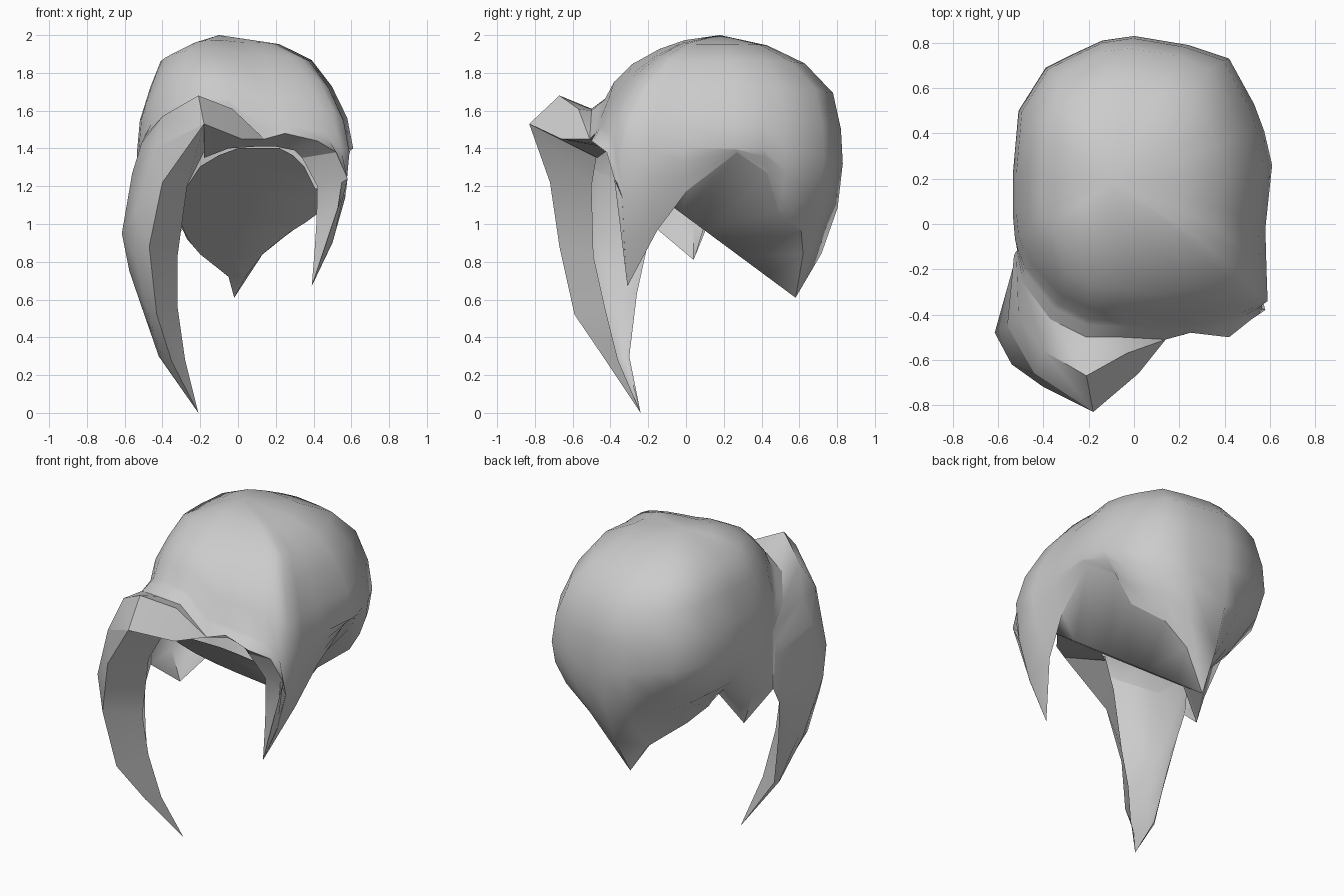
import bpy, bmesh, math
from mathutils import Vector

cube = bpy.data.objects.get("Cube")
if cube:
    bpy.data.objects.remove(cube, do_unlink=True)

# Single hair colour
grey = bpy.data.materials.new("hair_grey")
grey.use_nodes = True
grey.diffuse_color = (0.6, 0.6, 0.6, 1)
grey.node_tree.nodes["Principled BSDF"].inputs["Base Color"].default_value = (0.6, 0.6, 0.6, 1)


def loft(name, rows, closed=False, angle=50):
    """Skin a grid of points, row by row, into a smooth open sheet."""
    bm = bmesh.new()
    grid = [[bm.verts.new(p) for p in row] for row in rows]
    n = len(rows[0])
    for upper, lower in zip(grid, grid[1:]):
        for j in range(n if closed else n - 1):
            k = (j + 1) % n
            bm.faces.new((upper[j], lower[j], lower[k], upper[k]))
    bmesh.ops.remove_doubles(bm, verts=bm.verts, dist=0.0005)
    mesh = bpy.data.meshes.new(name)
    bm.to_mesh(mesh)
    bm.free()
    mesh.materials.append(grey)
    obj = bpy.data.objects.new(name, mesh)
    bpy.context.collection.objects.link(obj)
    bpy.ops.object.select_all(action='DESELECT')
    obj.select_set(True)
    bpy.context.view_layer.objects.active = obj
    bpy.ops.object.shade_smooth_by_angle(angle=math.radians(angle))


# Cap: a widest ring and a cut hem, counter-clockwise from the front
crown = Vector((-0.10, 0.18, 2.0))
ring = [
    (.12, -.46, 1.54), (.24, -.45, 1.52), (.37, -.43, 1.50), (.46, -.40, 1.48),
    (.53, -.37, 1.46), (.59, -.34, 1.38), (.585, -.20, 1.40), (.58, -.02, 1.40),
    (.61, .26, 1.40), (.575, .41, 1.40), (.53, .53, 1.38), (.42, .73, 1.36),
    (.24, .79, 1.33), (0, .83, 1.32), (-.14, .81, 1.33), (-.27, .75, 1.35),
    (-.39, .69, 1.36), (-.51, .50, 1.38), (-.535, .22, 1.38),
    (-.535, .04, 1.38), (-.525, -.07, 1.40), (-.505, -.13, 1.45),
    (-.46, -.21, 1.53), (-.34, -.35, 1.63), (-.20, -.42, 1.67), (-.05, -.43, 1.66)]
fringe_root = [(-.52, -.12, 1.35), (-.49, -.26, 1.47), (-.37, -.42, 1.57),
               (-.21, -.50, 1.61), (-.05, -.50, 1.60)]
hem = [
    (.14, -.51, 1.45), (.25, -.48, 1.48), (.42, -.50, 1.44), (.52, -.42, 1.38),
    (.58, -.38, 1.24), (.39, -.31, .67), (.50, -.15, .97), (.54, .01, 1.18),
    (.57, .27, 1.38), (.50, .43, 1.27), (.43, .49, 1.07), (.28, .61, .96),
    (.13, .62, .84), (-.02, .58, .61), (-.05, .45, .72), (-.20, .28, .84),
    (-.27, .16, .92), (-.28, .10, .97), (-.29, .09, .975),
    (-.43, .04, .81), (-.50, -.15, .97)] + fringe_root

# Share of the ring radius reached at each depth: left, right, back, front
profile = [(0, 0, 0, 0, 0), (.08, .45, .34, .385, .31), (.22, .69, .71, .69, .53),
           (.45, .84, .84, .92, .76), (.73, .955, .965, .985, .92), (1, 1, 1, 1, 1)]


def dome(q, depth, left, right, back, front):
    d = Vector(q) - crown
    return crown + Vector((d.x * (left if d.x > 0 else right),
                           d.y * (back if d.y > 0 else front), d.z * depth))


def skirt(q, e, t):
    """Curve from ring to hem, leaving the ring vertically on long parts."""
    q, e = Vector(q), Vector(e)
    ctrl = (q + e) / 2
    if e.z < 1.2:
        ctrl.x, ctrl.y = q.x, q.y
    return q * (1 - t) ** 2 + ctrl * 2 * t * (1 - t) + e * t * t


rows = [[dome(q, *step) for q in ring] for step in profile]
rows += [[skirt(q, e, t) for q, e in zip(ring, hem)] for t in (.33, .67, 1)]
loft("hair_cap", rows, closed=True)

# Raised sweep over the brow: root, ridge, front edge
loft("swept_fringe", [
    [(-.50, -.15, .97)] + fringe_root + [(.14, -.51, 1.45)],
    [(-.50, -.15, .97), (-.53, -.14, 1.27), (-.51, -.42, 1.43), (-.40, -.56, 1.57),
     (-.21, -.67, 1.68), (-.03, -.57, 1.61), (.14, -.51, 1.45)],
    [(-.50, -.15, .97), (-.52, -.14, 1.18), (-.56, -.45, 1.27), (-.44, -.66, 1.40),
     (-.18, -.83, 1.53), (.02, -.66, 1.45), (.14, -.51, 1.45)]])

# Long swept lock: back edge, widest line, shoulder, front crest, inner edge
loft("long_front_lock", [
    [(-.52, -.14, 1.18), (-.56, -.45, 1.27), (-.44, -.66, 1.40), (-.18, -.83, 1.53), (-.18, -.47, 1.38)],
    [(-.50, -.15, .97), (-.615, -.48, .95), (-.54, -.62, 1.08), (-.40, -.72, 1.22), (-.27, -.50, 1.20)],
    [(-.50, -.21, .86), (-.575, -.42, .75), (-.54, -.55, .81), (-.47, -.67, .88), (-.32, -.49, .83)],
    [(-.46, -.26, .63), (-.51, -.36, .56), (-.48, -.47, .54), (-.43, -.59, .52), (-.32, -.43, .56)],
    [(-.40, -.30, .30), (-.42, -.32, .30), (-.40, -.36, .29), (-.35, -.42, .27), (-.28, -.36, .28)],
    [(-.21, -.24, 0)] * 5])

# Turned-under lip along the fringe
loft("fringe_lip", [
    [(-.18, -.83, 1.53), (.02, -.66, 1.45), (.14, -.51, 1.45), (.25, -.48, 1.48), (.42, -.50, 1.44), (.52, -.42, 1.38)],
    [(-.18, -.47, 1.35), (-.05, -.40, 1.40), (.10, -.38, 1.41), (.20, -.38, 1.41), (.30, -.38, 1.39), (.34, -.38, 1.35)]])

# Front face of the short side lock
loft("short_front_lock", [
    [(.34, -.38, 1.35), (.52, -.42, 1.38)],
    [(.42, -.33, 1.20), (.58, -.38, 1.24)],
    [(.415, -.32, 1.0), (.568, -.337, 1.14)],
    [(.405, -.315, .85), (.50, -.327, .90)],
    [(.39, -.31, .67)] * 2])


def on_base(x, y):
    """Point on the sloping plane that closes the hair underneath."""
    return (x, y, 1.039 - 0.74 * y)


# Underside from brow to nape, with a wall rising to the open ear hem
spans = [(-.49, 0, .22, None), (-.44, -.10, .29, None), (-.36, -.20, .35, None),
         (-.20, -.28, .41, None), (-.02, -.30, .42, (.54, .01, 1.18)),
         (.04, -.30, .36, (.57, .27, 1.38)), (.107, -.285, .28, (.50, .43, 1.27)),
         (.19, -.25, .20, (.43, .49, 1.07)), (.27, -.20, .13, (.28, .61, .96)),
         (.43, -.05, .04, (.13, .62, .84)), (.58, -.02, -.02, None)]
loft("hair_underside", [[on_base(a, y), on_base((a + b) / 2, y), on_base(b, y), top or on_base(b, y)]
                        for y, a, b, top in spans], angle=80)
